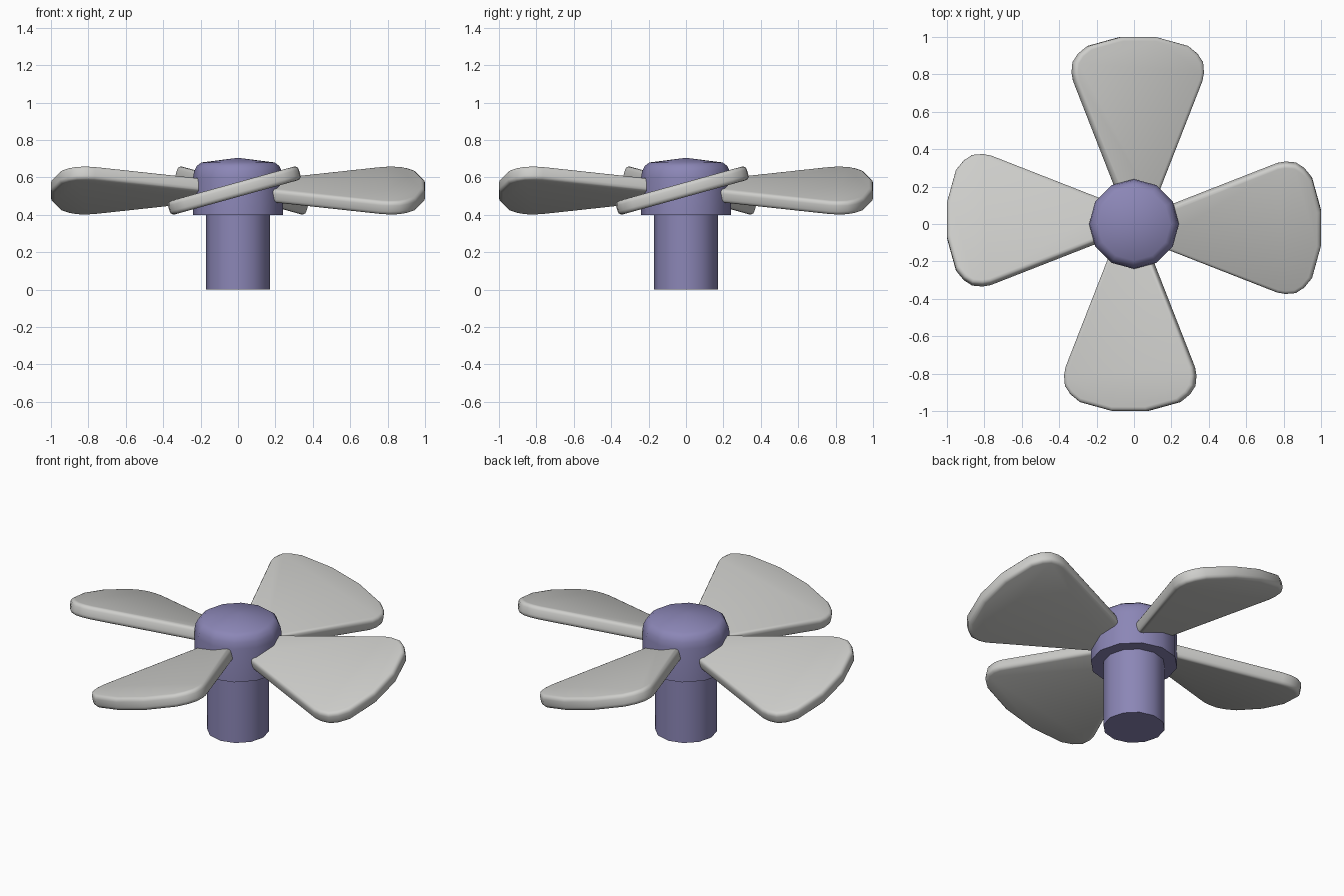
import bpy, bmesh, math
from mathutils import Matrix

if "Cube" in bpy.data.objects:
    bpy.data.objects.remove(bpy.data.objects["Cube"])


def material(name, rgb):
    m = bpy.data.materials.new(name)
    m.diffuse_color = (*rgb, 1)
    m.use_nodes = True
    m.node_tree.nodes["Principled BSDF"].inputs["Base Color"].default_value = m.diffuse_color
    return m


violet = material("muted_violet", (0.26, 0.24, 0.47))
grey = material("light_grey", (0.62, 0.62, 0.60))


def finish(bm, name, mat):
    bmesh.ops.recalc_face_normals(bm, faces=bm.faces)
    me = bpy.data.meshes.new(name)
    bm.to_mesh(me)
    bm.free()
    me.materials.append(mat)
    ob = bpy.data.objects.new(name, me)
    bpy.context.collection.objects.link(ob)
    bpy.ops.object.select_all(action='DESELECT')
    ob.select_set(True)
    bpy.context.view_layer.objects.active = ob
    bpy.ops.object.shade_smooth_by_angle(angle=math.radians(42))
    return ob


def lathe(name, profile, mat, sides=12):
    bm = bmesh.new()
    vs = [bm.verts.new((r, 0, z)) for r, z in profile]
    es = [bm.edges.new(p) for p in zip(vs, vs[1:])]
    bmesh.ops.spin(bm, geom=vs + es, cent=(0, 0, 0), axis=(0, 0, 1),
                   angle=2 * math.pi, steps=sides)
    bmesh.ops.remove_doubles(bm, verts=bm.verts, dist=1e-4)
    return finish(bm, name, mat)


# Shaft and domed hub
lathe("shaft", [(0, 0), (0.17, 0), (0.17, 0.42), (0, 0.42)], violet)
lathe("hub", [(0, 0.4), (0.24, 0.4), (0.24, 0.60), (0.234, 0.635), (0.22, 0.662),
              (0.195, 0.68), (0, 0.705)], violet)

# Blade half outline: half width, distance from the axis
HALF = [(0.085, 0.10), (0.355, 0.765), (0.363, 0.81), (0.358, 0.865),
        (0.328, 0.91), (0.275, 0.952), (0.095, 1.0)]
THICK = 0.076


def blade(name, turn):
    bm = bmesh.new()
    outline = HALF + [(-w, r) for w, r in reversed(HALF)]
    base = bm.faces.new([bm.verts.new((w, -r, -THICK / 2)) for w, r in outline])
    ext = bmesh.ops.extrude_face_region(bm, geom=[base])
    top = [v for v in ext['geom'] if isinstance(v, bmesh.types.BMVert)]
    bmesh.ops.translate(bm, verts=top, vec=(0, 0, THICK))
    bmesh.ops.recalc_face_normals(bm, faces=bm.faces)
    # round both rims
    rims = [e for e in bm.edges if abs(e.verts[0].co.z - e.verts[1].co.z) < 1e-5]
    bmesh.ops.bevel(bm, geom=rims, offset=0.022, segments=3, profile=0.5,
                    affect='EDGES')
    # pitch the blade and turn it round the hub
    bm.transform(Matrix.Rotation(turn, 4, 'Z')
                 @ Matrix.Translation((-0.02, 0, 0.53))
                 @ Matrix.Rotation(math.radians(-15.5), 4, 'Y'))
    finish(bm, name, grey)


for i, side in enumerate(("front", "right", "back", "left")):
    blade(side + "_blade", i * math.pi / 2)
